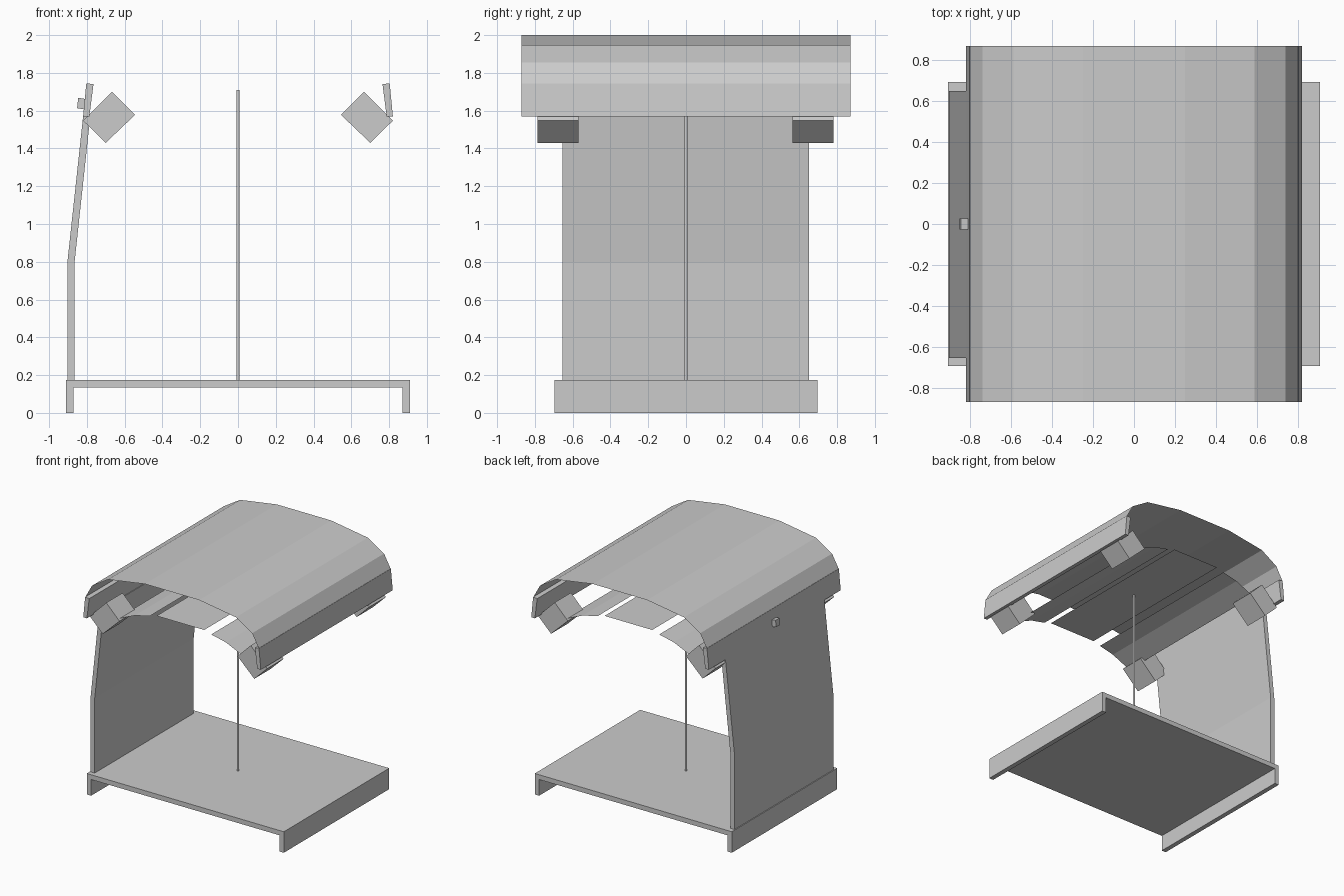
import bpy
import bmesh

if "Cube" in bpy.data.objects:
    bpy.data.objects.remove(bpy.data.objects["Cube"], do_unlink=True)

GREY = (0.6, 0.6, 0.6, 1.0)
grey = bpy.data.materials.new("light grey")
grey.use_nodes = True
grey.diffuse_color = GREY
grey.node_tree.nodes["Principled BSDF"].inputs["Base Color"].default_value = GREY


def finish(bm, name):
    mesh = bpy.data.meshes.new(name)
    bm.to_mesh(mesh)
    bm.free()
    mesh.materials.append(grey)
    obj = bpy.data.objects.new(name, mesh)
    bpy.context.collection.objects.link(obj)
    return obj


def extrude_y(name, profile, y0, y1, side=1, solid=True):
    """Sweep an (x, z) profile along y; solid closes it, otherwise a thin sheet."""
    bm = bmesh.new()
    a = [bm.verts.new((side * x, y0, z)) for x, z in profile]
    b = [bm.verts.new((side * x, y1, z)) for x, z in profile]
    n = len(profile)
    for i in range(n if solid else n - 1):
        j = (i + 1) % n
        bm.faces.new((a[i], a[j], b[j], b[i]))
    if solid:
        bm.faces.new(a)
        bm.faces.new(b[::-1])
        bmesh.ops.recalc_face_normals(bm, faces=bm.faces)
    else:
        bm.normal_update()
        # sheets face upwards
        if sum(f.normal.z for f in bm.faces) < 0:
            bmesh.ops.reverse_faces(bm, faces=bm.faces)
    return finish(bm, name)


# Base: table top with a skirt along each side
extrude_y("base", [(-0.91, 0), (-0.87, 0), (-0.87, 0.135), (0.87, 0.135),
                   (0.87, 0), (0.91, 0), (0.91, 0.175), (-0.91, 0.175)], -0.695, 0.695)

# Bent support wall
extrude_y("support_wall", [(-0.903, 0.175), (-0.865, 0.175), (-0.865, 0.80),
                           (-0.782, 1.57), (-0.82, 1.57), (-0.903, 0.80)], -0.655, 0.65)

# Arched canopy sheet
half = [(0.25, 2.0), (0.59, 1.947), (0.74, 1.854), (0.803, 1.74), (0.82, 1.57)]
arch = [(-x, z) for x, z in reversed(half)] + half
extrude_y("canopy", arch, -0.87, 0.87, solid=False)

# Ceiling panels with gaps between them
extrude_y("ceiling_panel_middle", [(-0.22, 1.70), (0.22, 1.70)], -0.76, 0.76, solid=False)

for side, label in ((1, "left"), (-1, "right")):
    extrude_y("ceiling_panel_" + label, [(0.285, 1.68), (0.42, 1.65), (0.59, 1.575)],
              -0.76, 0.76, side, solid=False)
    # Leaning rim along the canopy edge
    extrude_y("rim_" + label, [(0.787, 1.57), (0.82, 1.57), (0.803, 1.745), (0.765, 1.74)],
              -0.87, 0.87, side)
    # Tilted lamp blocks near both ends
    block = [(0.667, 1.70), (0.82, 1.547), (0.70, 1.43), (0.545, 1.578)]
    extrude_y("front_block_" + label, block, -0.785, -0.57, side)
    extrude_y("back_block_" + label, block, 0.565, 0.78, side)

# Small knob on the outside of the right rim
extrude_y("knob", [(-0.852, 1.613), (-0.815, 1.607), (-0.809, 1.662), (-0.846, 1.668)],
          -0.027, 0.027)

# Thin centre rod
bm = bmesh.new()
bmesh.ops.create_cone(bm, cap_ends=True, segments=12, radius1=0.008, radius2=0.008,
                      depth=1.535)
bmesh.ops.translate(bm, verts=bm.verts, vec=(0, 0, 0.9425))
finish(bm, "centre_rod")
